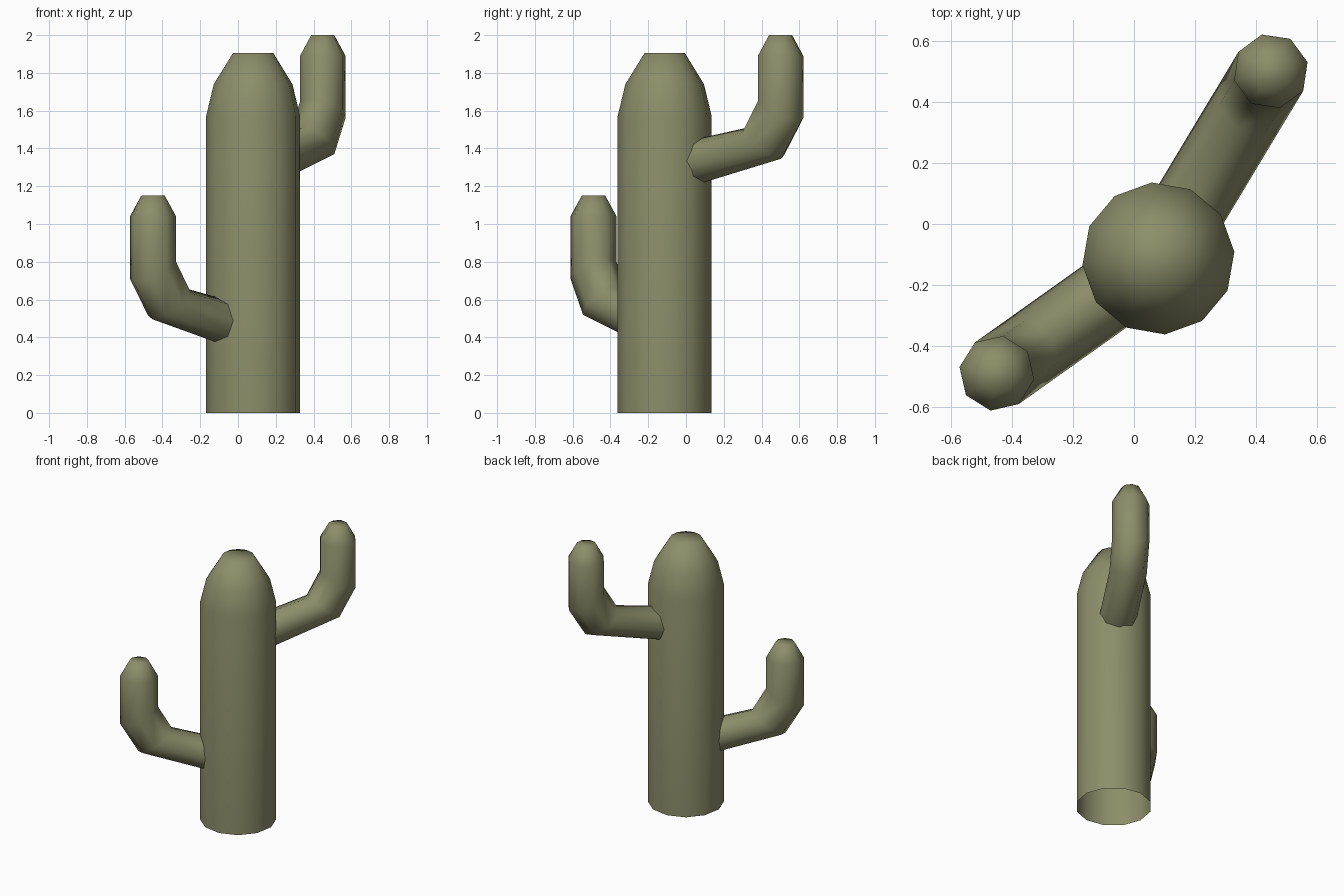
import bpy, bmesh, math
from mathutils import Vector

if "Cube" in bpy.data.objects:
    bpy.data.objects.remove(bpy.data.objects["Cube"])

green = bpy.data.materials.new("cactus_green")
green.diffuse_color = (0.262, 0.270, 0.143, 1)
green.use_nodes = True
green.node_tree.nodes["Principled BSDF"].inputs["Base Color"].default_value = green.diffuse_color

CX, CY = 0.08, -0.113   # trunk axis


def tube(name, rings):
    """Skin a list of rings; open at the start, capped at the end."""
    bm = bmesh.new()
    loops = [[bm.verts.new(p) for p in ring] for ring in rings]
    n = len(loops[0])
    for a, b in zip(loops, loops[1:]):
        for i in range(n):
            j = (i + 1) % n
            bm.faces.new((a[i], a[j], b[j], b[i]))
    bm.faces.new(loops[-1])
    bmesh.ops.recalc_face_normals(bm, faces=bm.faces)
    for f in bm.faces:
        f.smooth = True
    me = bpy.data.meshes.new(name)
    bm.to_mesh(me)
    bm.free()
    me.materials.append(green)
    ob = bpy.data.objects.new(name, me)
    bpy.context.collection.objects.link(ob)
    return ob


# Trunk: 12-sided column with a tapered top and an open base
def trunk_ring(r, z):
    angles = [math.radians(5 + 30 * i) for i in range(12)]
    return [(CX + r * math.cos(a), CY + r * math.sin(a), z) for a in angles]


tube("trunk", [trunk_ring(r, z) for r, z in
               ((0.25, 0), (0.25, 1.57), (0.209, 1.74), (0.107, 1.905))])


# Arms: 8-sided tubes that leave the trunk and bend upwards
def arm(name, reach, bearing, lift):
    b = math.radians(bearing)
    out = Vector((math.cos(b), math.sin(b), 0))
    side = Vector((-math.sin(b), math.cos(b), 0))
    # distance from trunk axis, height, ring radius, in-plane stretch, tilt
    sections = ((0.10, 0.457, 0.124, 1.0, 0),
                (reach - 0.106, 0.577, 0.124, 1.11, 36),
                (reach, 0.755, 0.124, 1.12, 26.5),
                (reach, 1.04, 0.124, 1.0, 0),
                (reach, 1.15, 0.063, 1.0, 0))
    rings = []
    for k, (d, z, r, stretch, tilt) in enumerate(sections):
        t = math.radians(90 if k == 0 else tilt)
        across = (out * math.cos(t) - Vector((0, 0, math.sin(t)))) * stretch
        c = Vector((CX, CY, z + lift)) + out * d
        rings.append([c + across * r * math.cos(math.pi / 4 * i)
                      + side * r * math.sin(math.pi / 4 * i) for i in range(8)])
    tube(name, rings)


arm("lower_left_arm", 0.65, 215.4, 0.0)
arm("upper_right_arm", 0.716, 59.0, 0.85)
